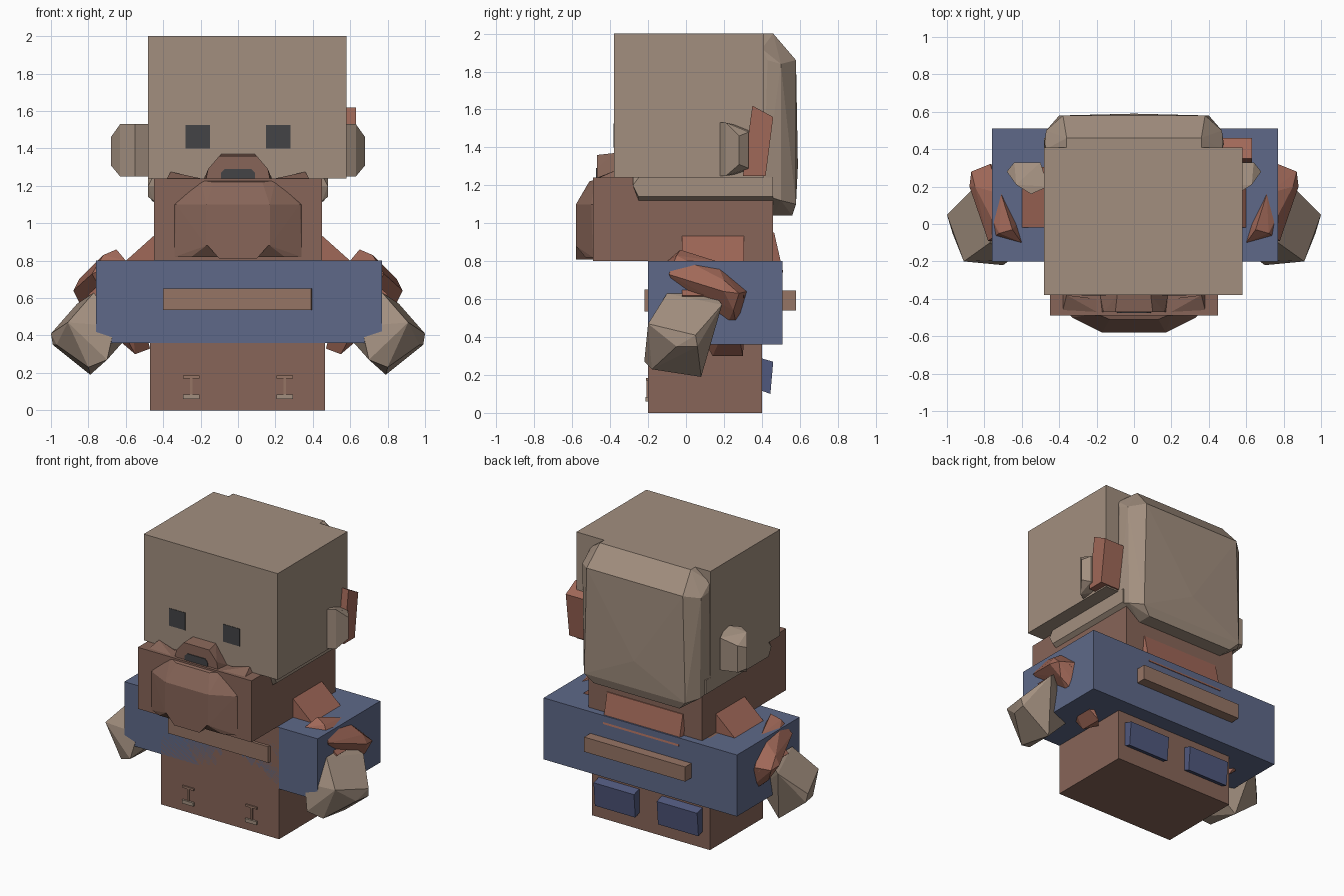
import bpy, bmesh


def mat(name, rgb):
    m = bpy.data.materials.new(name)
    lin = [(c / 255 / 12.92) if c < 10 else ((c / 255 + 0.055) / 1.055) ** 2.4 for c in rgb]
    m.diffuse_color = (*lin, 1)
    return m


TAN = mat("tan", (162, 143, 127))
BROWN = mat("brown", (135, 101, 88))
RED = mat("red_brown", (160, 104, 88))
WOOD = mat("wood", (150, 117, 101))
BLUE = mat("blue", (94, 105, 137))
NAVY = mat("navy", (80, 88, 125))
DARK = mat("dark", (68, 68, 70))


def hull(name, pts, m, mirror=False, sym=False):
    """Convex flat-faced solid; sym adds x-mirrored points, mirror adds a second copy."""
    if sym:
        pts = pts + [(-x, y, z) for x, y, z in pts]
    for side in ((1, -1) if mirror else (1,)):
        bm = bmesh.new()
        for x, y, z in pts:
            bm.verts.new((x * side, y, z))
        bmesh.ops.remove_doubles(bm, verts=bm.verts[:], dist=0.0005)
        out = bmesh.ops.convex_hull(bm, input=bm.verts[:])
        bad = {g for g in out["geom_interior"] + out["geom_unused"] if isinstance(g, bmesh.types.BMVert)}
        bmesh.ops.delete(bm, geom=list(bad), context='VERTS')
        bmesh.ops.dissolve_limit(bm, angle_limit=0.02, verts=bm.verts[:], edges=bm.edges[:])
        bmesh.ops.recalc_face_normals(bm, faces=bm.faces[:])
        label = name if not mirror else name + ("_right" if side > 0 else "_left")
        me = bpy.data.meshes.new(label)
        bm.to_mesh(me)
        bm.free()
        me.materials.append(m)
        bpy.context.collection.objects.link(bpy.data.objects.new(label, me))


def box(name, x, y, z, m, mirror=False):
    hull(name, [(a, b, c) for a in x for b in y for c in z], m, mirror)


# Main blocks
box("head", (-.48, .58), (-.38, .41), (1.24, 2.0), TAN)
box("jaw", (-.45, .45), (-.49, .46), (.80, 1.24), BROWN)
box("chest", (-.76, .77), (-.20, .51), (.36, .80), BLUE)
box("lower_body", (-.47, .465), (-.20, .40), (0, .80), BROWN)

# Hair at the back and the band under the head
hull("back_hair", [(.36, .40, 2.0), (.36, .46, 2.0), (.47, .40, 1.92), (.48, .43, 1.86),
                   (.38, .58, 1.86), (.47, .50, 1.84), (.48, .41, 1.15), (.46, .50, 1.12),
                   (.40, .58, 1.10), (.34, .46, 1.04), (.34, .56, 1.04), (0, .59, 1.3)], TAN, sym=True)
hull("hair_band", [(.48, -.25, 1.24), (.48, -.28, 1.20), (.46, -.28, 1.24), (.48, -.25, 1.14),
                   (.45, -.25, 1.12), (.48, .46, 1.24), (.48, .46, 1.14), (.45, .46, 1.12)],
     TAN, sym=True)

# Face
box("eye", (.15, .28), (-.383, -.37), (1.40, 1.525), DARK, mirror=True)
hull("nose", [(.18, -.38, 1.24), (.17, -.47, 1.24), (.16, -.47, 1.29), (.10, -.47, 1.36),
              (.09, -.38, 1.37)], BROWN, sym=True)
hull("nose_opening", [(.09, -.475, 1.24), (.09, -.475, 1.27), (.07, -.475, 1.29),
                      (.09, -.45, 1.24), (.07, -.45, 1.29)], DARK, sym=True)
hull("whisker", [(.20, -.47, 1.24), (.38, -.46, 1.24), (.36, -.38, 1.275), (.20, -.40, 1.24),
                 (.38, -.38, 1.24)], BROWN, mirror=True)
hull("muzzle", [(.20, -.48, 1.23), (.13, -.51, 1.22), (.35, -.48, 1.10), (.33, -.50, 1.10),
                (.17, -.58, 1.10), (.17, -.58, .88), (.34, -.49, .82), (.25, -.53, .82),
                (.18, -.56, .86)], BROWN, sym=True)
hull("muzzle_lip", [(.10, -.48, .81), (.10, -.58, .81), (.17, -.58, .89), (.17, -.48, .89)],
     BROWN, sym=True)

# Ears
hull("ear", [(.68, .28, 1.31), (.68, .28, 1.46), (.64, .33, 1.48), (.64, .33, 1.29),
             (.63, .21, 1.53), (.63, .21, 1.25), (.55, .16, 1.53), (.55, .16, 1.25),
             (.46, .20, 1.53), (.46, .20, 1.25), (.50, .33, 1.50), (.50, .33, 1.27)], TAN, mirror=True)
hull("ear_tuft", [(x, y, z) for x in (.47, .63)
                  for y, z in ((.35, 1.62), (.46, 1.56), (.42, 1.25), (.30, 1.25))], RED)

# Shoulders, sleeves and hands
hull("shoulder", [(x, y, z) for x, z in ((.42, .96), (.80, .62), (.55, .40), (.25, .72))
                  for y in (-.02, .305)], RED, mirror=True)
hull("sleeve_cuff", [(.65, -.03, .86), (.72, -.05, .83), (.60, -.10, .80), (.78, -.09, .73),
                     (.71, .16, .80), (.85, .20, .70), (.88, .20, .64), (.87, .28, .63),
                     (.77, .32, .64), (.83, .25, .54), (.55, .30, .30), (.47, .20, .33),
                     (.55, .14, .30)], RED, mirror=True)
hull("hand", [(.77, -.10, .63), (.77, .15, .63), (.86, .19, .57), (1.0, .05, .41),
              (.91, -.20, .47), (.97, -.05, .35), (.99, .06, .35), (.79, .08, .19),
              (.80, -.18, .23), (.70, -.22, .27), (.66, -.19, .45), (.62, .05, .36)],
     TAN, mirror=True)

# Red collar at the back of the neck
hull("back_collar", [(.32, .40, .96), (.30, .465, .95), (.30, .513, .74), (.30, .40, .70)],
     RED, sym=True)

# Slats on the chest, front and back
hull("front_slat", [(-.40, -.22, .65), (-.40, -.22, .535), (.39, -.22, .65), (.39, -.22, .535),
                    (-.40, -.19, .65), (-.40, -.19, .535), (.40, -.19, .65), (.40, -.19, .535)], WOOD)
box("back_slat", (-.40, .40), (.50, .58), (.54, .645), WOOD)

# Toe marks and rear pockets on the lower body
box("toe_mark_base", (.205, .295), (-.214, -.19), (.06, .085), TAN, mirror=True)
box("toe_mark_stem", (.243, .257), (-.208, -.19), (.08, .17), WOOD, mirror=True)
box("toe_mark_top", (.205, .295), (-.210, -.19), (.17, .185), WOOD, mirror=True)
hull("rear_pocket", [(x, y, z) for x in (.09, .41) for y, z in
                     ((.39, .29), (.46, .27), (.445, .10), (.39, .12))], NAVY, mirror=True)
